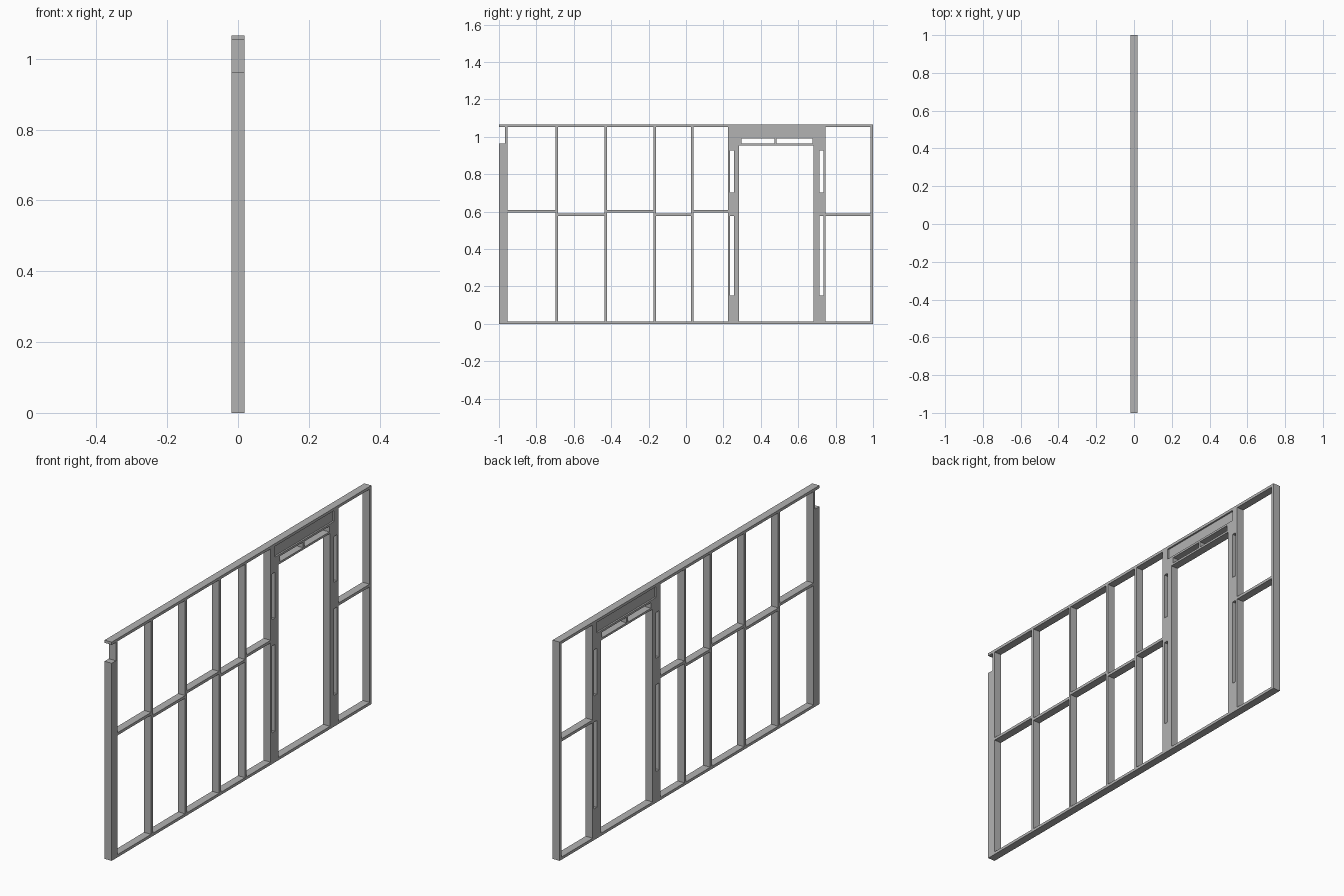
import bpy
import bmesh

cube = bpy.data.objects.get("Cube")
if cube:
    bpy.data.objects.remove(cube, do_unlink=True)

GREY = (0.45, 0.45, 0.45, 1.0)
mat = bpy.data.materials.new("frame grey")
mat.use_nodes = True
mat.diffuse_color = GREY
mat.node_tree.nodes["Principled BSDF"].inputs["Base Color"].default_value = GREY

T = 0.0134       # timber thickness
HALF = 0.019     # half of the wall depth
TOP = 1.066
UNDER = TOP - T  # underside of the top plate


def board(name, y0, y1, z0, z1, half=HALF):
    """Box spanning the wall depth between the given limits."""
    bm = bmesh.new()
    bmesh.ops.create_cube(bm, size=1)
    for v in bm.verts:
        v.co = (v.co.x * 2 * half,
                y0 if v.co.y < 0 else y1,
                z0 if v.co.z < 0 else z1)
    mesh = bpy.data.meshes.new(name)
    bm.to_mesh(mesh)
    bm.free()
    mesh.materials.append(mat)
    obj = bpy.data.objects.new(name, mesh)
    bpy.context.collection.objects.link(obj)
    return obj


# Plates
board("bottom_plate", -1, 1, 0, T)
board("top_plate", -1, 1, UNDER, TOP)

# End posts, the front one notched under the top plate
board("front_post", -1, -0.968, T, 0.963)
board("front_post_stud", -0.968, -0.955, T, UNDER)
board("back_post", 1 - T, 1, T, UNDER)

# Wall studs
studs = [-0.69, -0.428, -0.166, 0.033]
for i, y in enumerate(studs):
    board(f"stud_{i + 1}", y - T / 2, y + T / 2, T, UNDER)

# Staggered noggings between the studs
starts = [-0.955] + [y + T / 2 for y in studs]
ends = [y - T / 2 for y in studs] + [0.224]
bays = list(zip(starts, ends)) + [(0.746, 1 - T)]
for i, (y0, y1) in enumerate(bays):
    z = 0.583 if i % 2 else 0.601
    board(f"nogging_{i + 1}", y0, y1, z - T / 2, z + T / 2)

# Door jambs: king stud, trimmer and packers with slots between them
jambs = {"front": ((0.224, 0.235), (0.235, 0.257), (0.257, 0.284)),
         "back": ((0.735, 0.746), (0.714, 0.735), (0.682, 0.714))}
packers = [(T, 0.152), (0.575, 0.703), (0.927, UNDER)]
for side, (king, gap, trimmer) in jambs.items():
    board(f"{side}_king_stud", *king, T, UNDER)
    board(f"{side}_trimmer", *trimmer, T, 0.953)
    for i, (z0, z1) in enumerate(packers):
        board(f"{side}_jamb_packer_{i + 1}", *gap, z0, z1)

# Door head: two rails with packers, and a recessed lintel above
H0, H1 = 0.257, 0.714
board("door_head_rail", H0, H1, 0.953, 0.963)
for i, (y0, y1) in enumerate([(H0, 0.297), (0.474, 0.484), (0.676, H1)]):
    board(f"head_packer_{i + 1}", y0, y1, 0.963, 0.99)
board("lintel_rail", H0, H1, 0.99, 1.0)
board("lintel", H0, H1, 1.0, UNDER, HALF - 0.008)
